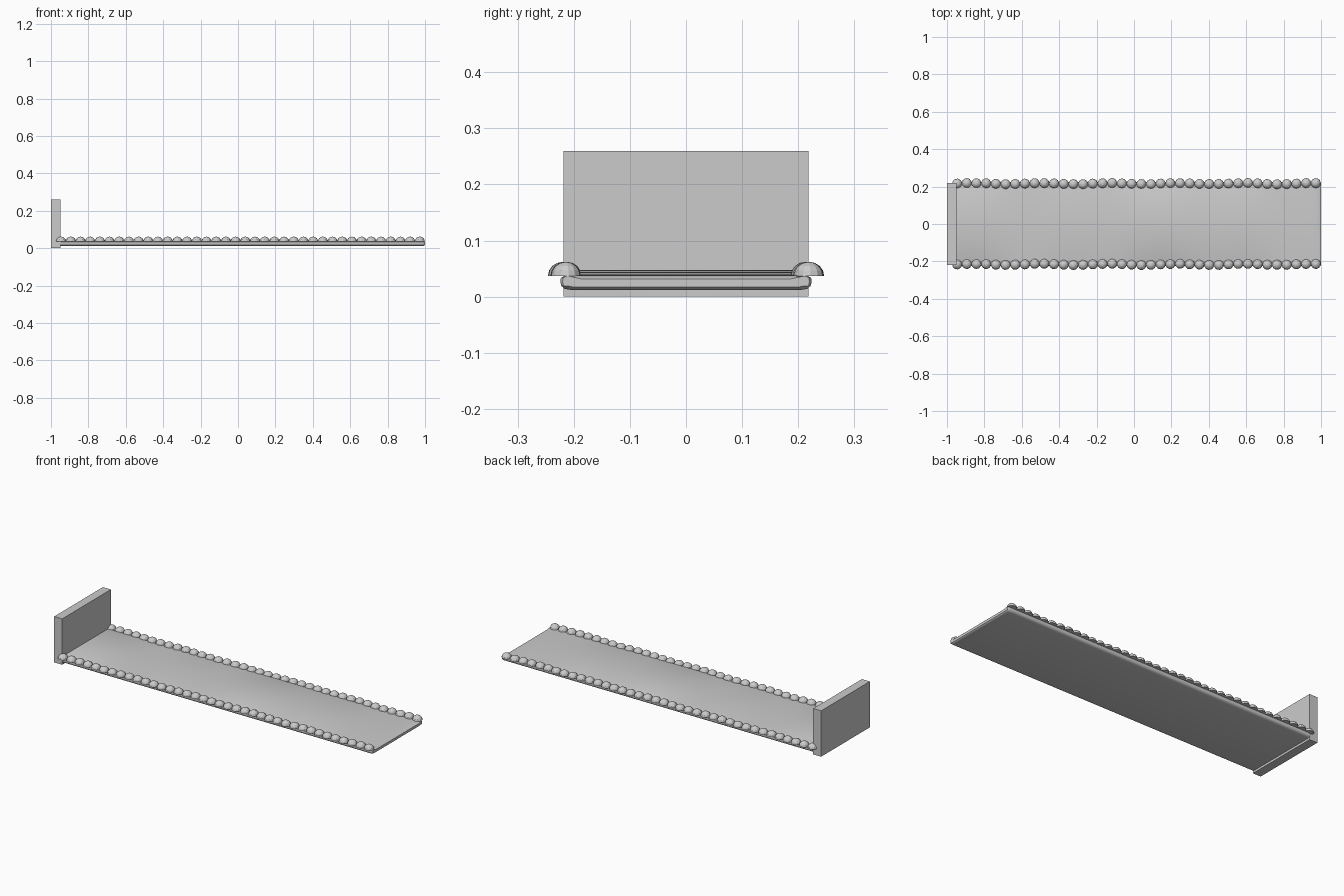
import bpy, bmesh, math, random

if "Cube" in bpy.data.objects:
    bpy.data.objects.remove(bpy.data.objects["Cube"])
random.seed(4)

def finish(bm, name, smooth=None):
    bmesh.ops.recalc_face_normals(bm, faces=bm.faces)
    me = bpy.data.meshes.new(name)
    bm.to_mesh(me)
    bm.free()
    ob = bpy.data.objects.new(name, me)
    bpy.context.collection.objects.link(ob)
    if smooth:
        bpy.ops.object.select_all(action='DESELECT')
        ob.select_set(True)
        bpy.context.view_layer.objects.active = ob
        bpy.ops.object.shade_smooth_by_angle(angle=smooth)
    return ob

# upright end board
bm = bmesh.new()
bmesh.ops.create_cube(bm, size=1)
for v in bm.verts:
    v.co = (v.co.x * 0.05 - 0.975, v.co.y * 0.436, v.co.z * 0.26 + 0.13)
finish(bm, "end_board")

# long bed: rounded section lofted along x, with a gently rippled top
def top_height(x):
    ripple = 0.0435 + 0.003 * math.sin(5 * x + 0.6) + 0.0015 * math.sin(13 * x)
    fade = min(1, max(0, (1 - x) / 0.12))
    return 0.037 + (ripple - 0.037) * fade

def section(bm, x, inset=0.0):
    top = top_height(x) - inset * 0.3
    half = [(0.205, 0.012 + inset * 0.3), (0.216, 0.014 + inset * 0.3), (0.222, 0.019),
            (0.224, 0.026), (0.223, 0.034), (0.215, 0.037), (0.19, top)]
    pts = half + [(-y, z) for y, z in reversed(half)]
    return [bm.verts.new((x, y * (1 - inset), z)) for y, z in pts]

bm = bmesh.new()
steps = 60
stations = [(-0.95, 0)] + [(-0.95 + 1.94 * i / steps, 0) for i in range(1, steps + 1)]
stations += [(0.996, 0.006), (1.0, 0.018)]
rings = [section(bm, x, s) for x, s in stations]
for a, b in zip(rings, rings[1:]):
    n = len(a)
    for i in range(n):
        bm.faces.new((a[i], a[(i + 1) % n], b[(i + 1) % n], b[i]))
bm.faces.new(rings[0])
bm.faces.new(rings[-1])
finish(bm, "long_bed", math.radians(40))

# rows of domed edging stones
def dome_row(name, side):
    bm = bmesh.new()
    count = 38
    for i in range(count):
        x = -0.946 + i * (0.972 + 0.946) / (count - 1)
        y = side * 0.216 + 0.004 * math.sin(i * 0.9) * random.uniform(0.5, 1)
        turn = random.uniform(0, 1)
        levels = []
        for k in range(4):
            t = k * math.pi / 8
            r, z = 0.0265 * math.cos(t), 0.037 + 0.025 * math.sin(t)
            levels.append([bm.verts.new((x + r * math.cos(turn + j * math.tau / 12),
                                         y + r * math.sin(turn + j * math.tau / 12), z))
                           for j in range(12)])
        tip = bm.verts.new((x, y, 0.062))
        for a, b in zip(levels, levels[1:]):
            for j in range(12):
                bm.faces.new((a[j], a[(j + 1) % 12], b[(j + 1) % 12], b[j]))
        for j in range(12):
            bm.faces.new((levels[-1][j], levels[-1][(j + 1) % 12], tip))
        bm.faces.new(levels[0])
    finish(bm, name)

dome_row("front_edge_stones", -1)
dome_row("back_edge_stones", 1)
